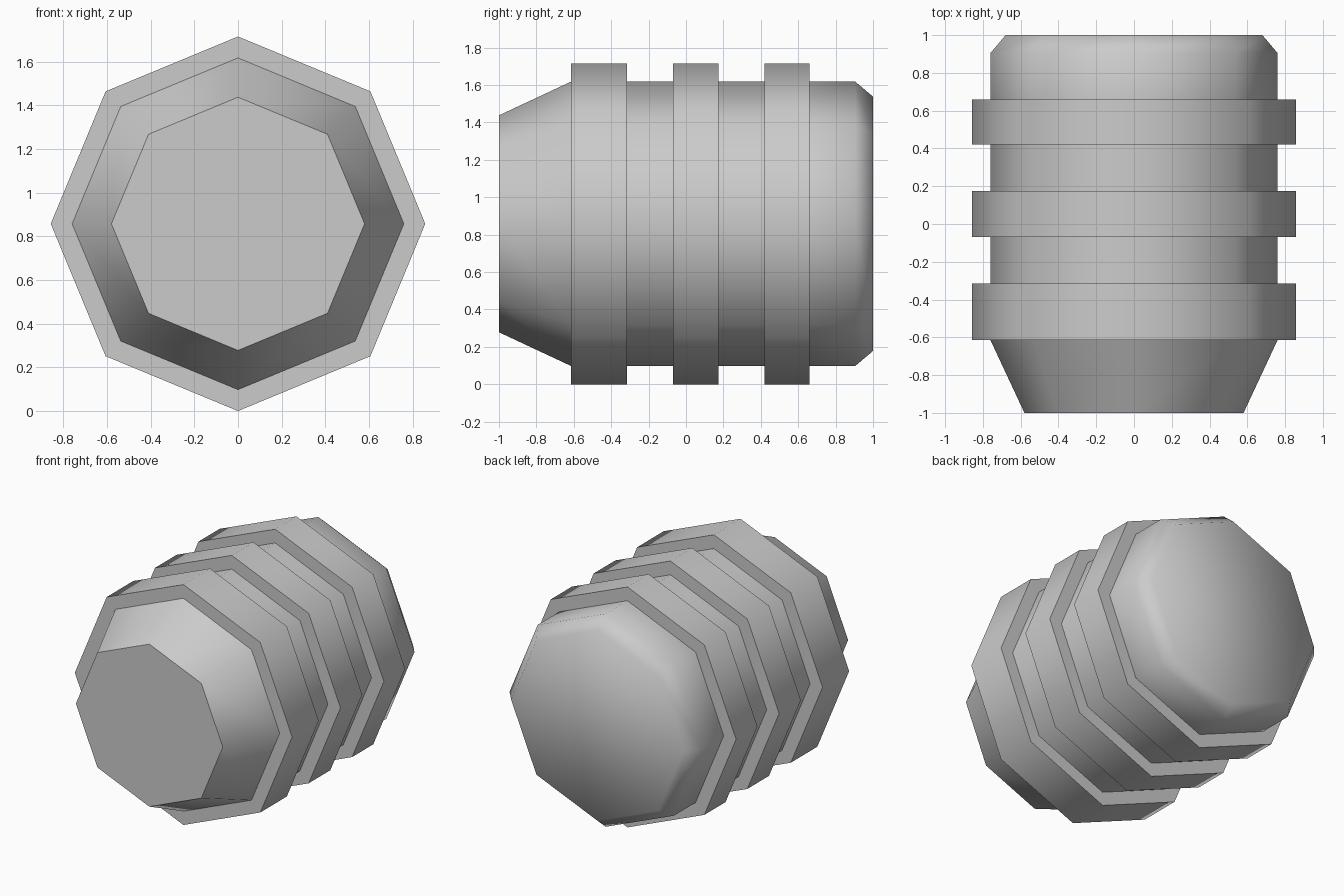
import bpy, bmesh
from math import sin, cos, tau, radians

if "Cube" in bpy.data.objects:
    bpy.data.objects.remove(bpy.data.objects["Cube"])

SIDES = 8
CENTRE_Z = 0.858
BODY_R, BAND_R = 0.76, 0.858
BANDS = [(-0.615, -0.315), (-0.07, 0.175), (0.42, 0.66)]

# Profile from front to back as (y, radius): tapered nose, three raised bands, chamfered back
profile = [(-1.0, 0.58)]
for y0, y1 in BANDS:
    profile += [(y0, BODY_R), (y0, BAND_R), (y1, BAND_R), (y1, BODY_R)]
profile += [(0.905, BODY_R), (1.0, 0.68)]


def lathe(name, points, sides):
    """Spin a profile around a horizontal axis along y and cap both ends."""
    bm = bmesh.new()
    rings = [[bm.verts.new((r * sin(tau * i / sides), y, CENTRE_Z + r * cos(tau * i / sides)))
              for i in range(sides)] for y, r in points]
    for a, b in zip(rings, rings[1:]):
        for i in range(sides):
            j = (i + 1) % sides
            bm.faces.new((a[i], a[j], b[j], b[i]))
    bm.faces.new(rings[0])
    bm.faces.new(rings[-1])
    bmesh.ops.recalc_face_normals(bm, faces=bm.faces[:])
    mesh = bpy.data.meshes.new(name)
    bm.to_mesh(mesh)
    bm.free()
    obj = bpy.data.objects.new(name, mesh)
    bpy.context.collection.objects.link(obj)
    return obj


# Banded drum; soft shading around the body and back rim, sharp nose and bands
drum = lathe("banded_drum", profile, SIDES)
bpy.context.view_layer.objects.active = drum
drum.select_set(True)
bpy.ops.object.shade_smooth_by_angle(angle=radians(58))
